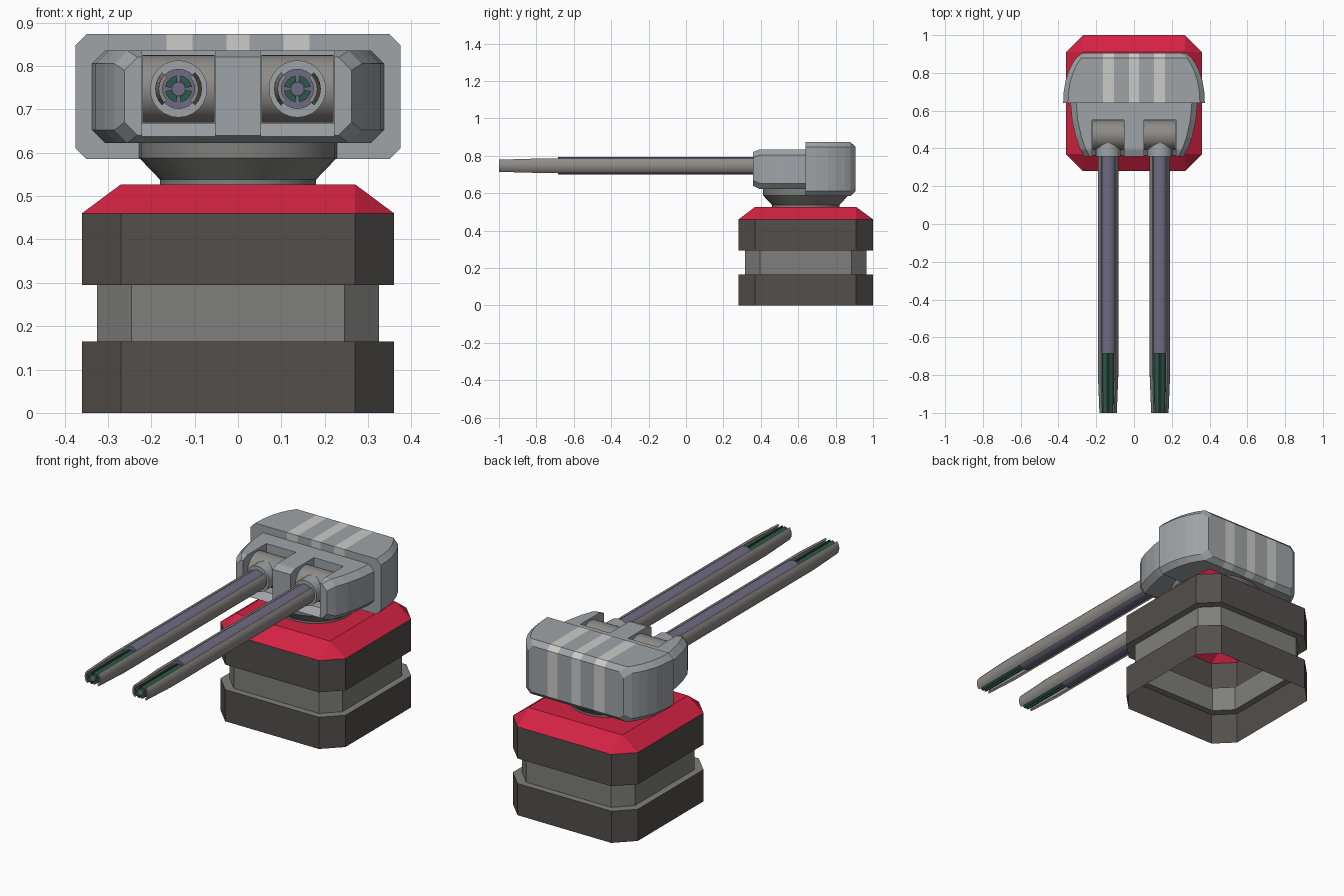
import bpy, bmesh, math
from mathutils import Vector

if "Cube" in bpy.data.objects:
    bpy.data.objects.remove(bpy.data.objects["Cube"])

def mat(name, c):
    m = bpy.data.materials.new(name)
    m.diffuse_color = (*c, 1)
    m.use_nodes = True
    m.node_tree.nodes["Principled BSDF"].inputs["Base Color"].default_value = m.diffuse_color
    return m

DARK = mat("charcoal", (.085, .077, .072))
GREY = mat("mid grey", (.21, .21, .20))
RED = mat("red", (.66, .016, .055))
HULL = mat("turret grey", (.35, .37, .385))
STRIPE = mat("pale stripe", (.60, .60, .59))
MANT = mat("warm grey", (.27, .26, .245))
PURPLE = mat("slate purple", (.155, .145, .22))
GREEN = mat("dark green", (.025, .10, .07))
CY = 0.64            # centre of the base in y
GX, GZ = 0.137, 0.747  # gun axis

def finish(name, bm, mats, smooth=None):
    bmesh.ops.recalc_face_normals(bm, faces=bm.faces[:])
    me = bpy.data.meshes.new(name)
    bm.to_mesh(me)
    bm.free()
    ob = bpy.data.objects.new(name, me)
    bpy.context.collection.objects.link(ob)
    for m in mats:
        me.materials.append(m)
    if smooth:
        bpy.context.view_layer.objects.active = ob
        ob.select_set(True)
        bpy.ops.object.shade_smooth_by_angle(angle=math.radians(smooth))
        ob.select_set(False)
    return ob

def loft(rings, caps=(True, True), wrap=False, mats=None):
    """Skin a list of equal-length closed loops; mats gives an index per band."""
    bm = bmesh.new()
    vs = [[bm.verts.new(p) for p in r] for r in rings]
    n = len(rings[0])
    pairs = list(zip(vs, vs[1:])) + ([(vs[-1], vs[0])] if wrap else [])
    for k, (a, b) in enumerate(pairs):
        for i in range(n):
            j = (i + 1) % n
            f = bm.faces.new((a[i], a[j], b[j], b[i]))
            f.material_index = mats[k] if mats else 0
    if caps[0]:
        bm.faces.new(vs[0])
    if caps[1]:
        f = bm.faces.new(vs[-1])
        f.material_index = mats[-1] if mats else 0
    return bm

def octagon(w, c, z):
    d = w - c
    pts = [(d, -w), (w, -d), (w, d), (d, w), (-d, w), (-w, d), (-w, -d), (-d, -w)]
    return [(x, CY + y, z) for x, y in pts]

# Base: hollow stepped shell, open underneath, with a red sloping cap
rings = [octagon(.36, .09, 0), octagon(.36, .09, .165), octagon(.325, .08, .165),
         octagon(.325, .08, .295), octagon(.36, .09, .295), octagon(.36, .09, .46),
         octagon(.27, 0, .527)]
bm = loft(rings, (False, True), mats=[0, 1, 1, 1, 0, 2, 2])
bmesh.ops.remove_doubles(bm, verts=bm.verts[:], dist=1e-4)
finish("base", bm, [DARK, GREY, RED])

# Round neck
N = 32
bm = loft([[(r * math.cos(2 * math.pi * i / N), CY + r * math.sin(2 * math.pi * i / N), z)
            for i in range(N)]
           for r, z in [(.18, .52), (.18, .538), (.228, .588), (.228, .64)]])
finish("neck", bm, [GREY], 30)

def section(y, w, zb, zt, c):
    return [(w - c, y, zb), (w, y, zb + c), (w, y, zt - c), (w - c, y, zt),
            (c - w, y, zt), (-w, y, zt - c), (-w, y, zb + c), (c - w, y, zb)]

def paint_stripes(bm):
    edges = [s * v for s in (-1, 1) for v in (.026, .105, .165)]
    for x in edges:
        bmesh.ops.bisect_plane(bm, geom=bm.verts[:] + bm.edges[:] + bm.faces[:],
                               plane_co=(x, 0, 0), plane_no=(1, 0, 0))
    for f in bm.faces:
        x = abs(f.calc_center_median().x)
        striped = x < .026 or .105 < x < .165
        f.material_index = int(striped and f.normal.z > -.9)

# Turret rear block, rounded at the back
bm = loft([section(y, w, .585 + e, .873 - e, .026) for y, w, e in
           [(.64, .375, 0), (.70, .372, 0), (.76, .362, 0), (.81, .345, 0),
            (.85, .325, 0), (.88, .305, 0), (.905, .275, .024)]])
bmesh.ops.recalc_face_normals(bm, faces=bm.faces[:])
bm.normal_update()
paint_stripes(bm)
finish("turret_rear", bm, [HULL, STRIPE])

# Turret front block, with two gun slots cut from it
front = finish("turret_front", loft(
    [section(y, w, zb, zt, .03) for y, w, zb, zt in
     [(.66, .338, .622, .835), (.55, .328, .622, .835), (.46, .308, .622, .835),
      (.395, .285, .622, .835), (.357, .262, .64, .82)]]), [HULL])
prof = [(.55, .668), (.40, .668), (.33, .61), (.2, .61), (.2, 1), (.55, 1)]
cutters = []
for s in (-1, 1):
    cut = finish("slot_cutter", loft([[(s * GX + dx, y, z) for y, z in prof]
                                      for dx in (-.085, .085)]), [HULL])
    cut.hide_render = True
    mod = front.modifiers.new("slot", 'BOOLEAN')
    mod.operation, mod.object, mod.solver = 'DIFFERENCE', cut, 'EXACT'
    cutters.append(cut)
bm = bmesh.new()
bm.from_object(front, bpy.context.evaluated_depsgraph_get())
front.modifiers.clear()
for cut in cutters:
    bpy.data.objects.remove(cut)
paint_stripes(bm)
bm.to_mesh(front.data)
bm.free()
front.data.materials.clear()
for m in (HULL, STRIPE):
    front.data.materials.append(m)

def rod(name, x, prof, m, n=24):
    """Solid of (y, radius) turned about a gun axis."""
    bm = loft([[(x + r * math.cos(2 * math.pi * i / n), y, GZ + r * math.sin(2 * math.pi * i / n))
                for i in range(n)] for y, r in prof])
    finish(name, bm, [m], 30)

def arc_bar(name, x, mid, half, prof, m, n=6):
    """Curved bar along a gun axis; prof holds (y, inner radius, outer radius)."""
    ang = [math.radians(mid - half + 2 * half * i / n) for i in range(n + 1)]
    rings = []
    for y, ri, ro in prof:
        path = [(ro, a) for a in ang] + [(ri, a) for a in reversed(ang)]
        rings.append([(x + r * math.cos(a), y, GZ + r * math.sin(a)) for r, a in path])
    finish(name, loft(rings), [m], 30)

for side, x in (("left", -GX), ("right", GX)):
    # Mantlet: drum lying across the slot
    finish(side + "_mantlet", loft(
        [[(x + dx, .47 + .078 * math.cos(2 * math.pi * i / N),
           GZ + .078 * math.sin(2 * math.pi * i / N)) for i in range(N)]
         for dx in (-.083, .083)]), [MANT], 30)
    # Collar, barrel sleeve and inner core
    rod(side + "_collar", x, [(.47, .066), (.357, .066)], HULL)
    rod(side + "_barrel", x, [(.40, .046), (-.685, .046)], PURPLE)
    rod(side + "_core", x, [(-.60, .016), (-1, .016)], PURPLE, 16)
    # Side rails running to the muzzle
    for mid in (0, 180):
        arc_bar(side + "_rail", x, mid, 45, [(.38, .043, .054), (-.80, .043, .054),
                                             (-1, .037, .046)], MANT)
    # Green inner bars
    for mid in (45, 135, 225, 315):
        arc_bar(side + "_inner_bar", x, mid, 36, [(-.62, .017, .031), (-1, .017, .031)], GREEN, 4)
